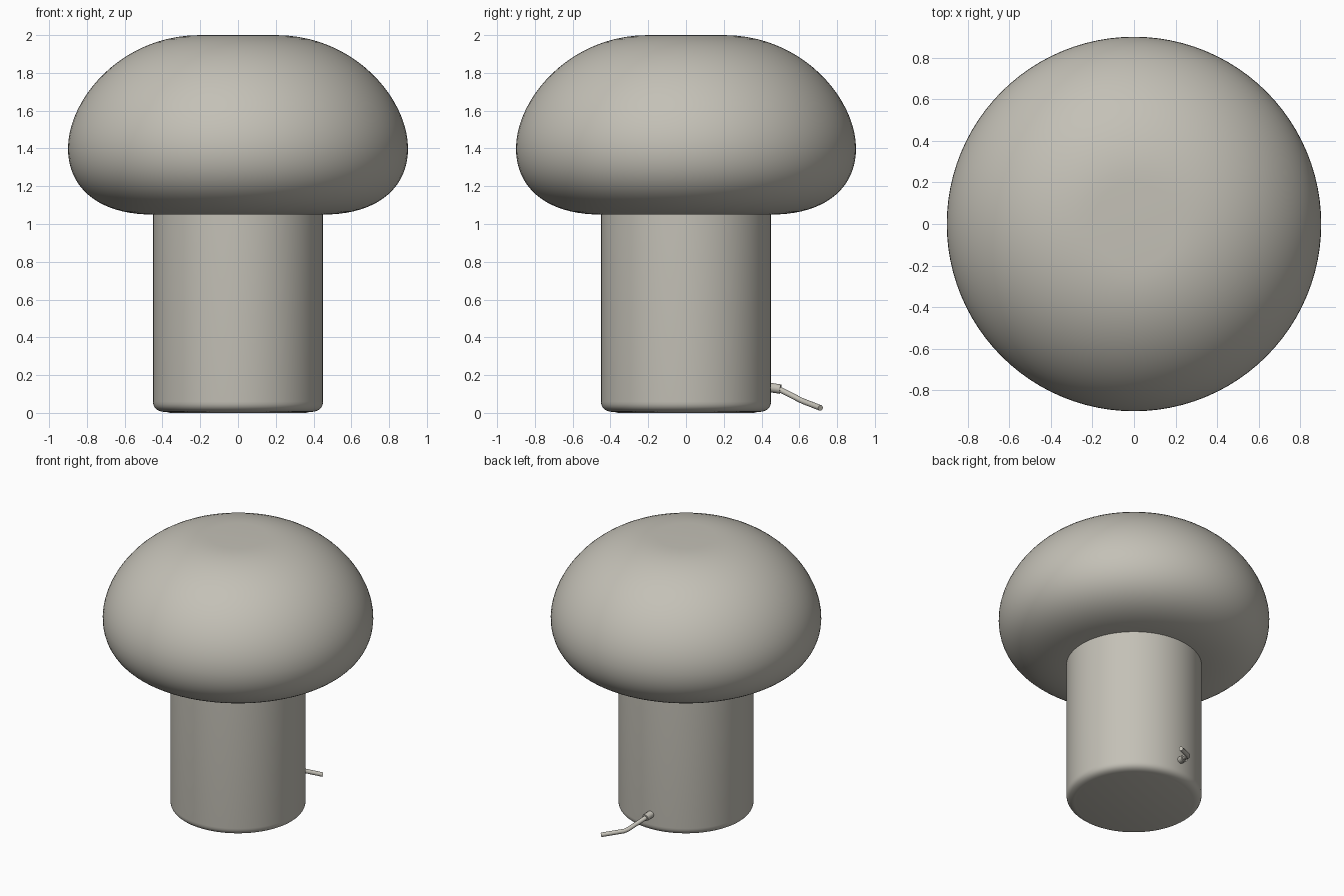
import bpy, bmesh, math
from mathutils import Vector

if "Cube" in bpy.data.objects:
    bpy.data.objects.remove(bpy.data.objects["Cube"])

mat = bpy.data.materials.new("warm grey")
mat.diffuse_color = (0.55, 0.53, 0.47, 1)
mat.use_nodes = True
mat.node_tree.nodes["Principled BSDF"].inputs["Base Color"].default_value = mat.diffuse_color


def finish(name, bm, angle=40):
    bmesh.ops.recalc_face_normals(bm, faces=bm.faces)
    me = bpy.data.meshes.new(name)
    bm.to_mesh(me)
    bm.free()
    me.materials.append(mat)
    ob = bpy.data.objects.new(name, me)
    bpy.context.collection.objects.link(ob)
    bpy.ops.object.select_all(action='DESELECT')
    ob.select_set(True)
    bpy.context.view_layer.objects.active = ob
    bpy.ops.object.shade_smooth_by_angle(angle=math.radians(angle))
    return ob


def lathe(name, profile, n=96):
    """Spin (radius, z) points around z; the end points lie on the axis."""
    bm = bmesh.new()
    vs = [bm.verts.new((r, 0, z)) for r, z in profile]
    es = [bm.edges.new(p) for p in zip(vs, vs[1:])]
    bmesh.ops.spin(bm, geom=vs + es, cent=(0, 0, 0), axis=(0, 0, 1),
                   angle=math.tau, steps=n, use_duplicate=False)
    bmesh.ops.remove_doubles(bm, verts=bm.verts, dist=0.0002)
    return finish(name, bm)


def bezier(a, b, c, d, n=20):
    return [tuple((1-t)**3*p + 3*(1-t)**2*t*q + 3*(1-t)*t*t*r + t**3*s
                  for p, q, r, s in zip(a, b, c, d))
            for t in (i / n for i in range(n + 1))]


def tube(name, points, radius, n=16):
    """Round tube with capped ends along a path."""
    pts = [Vector(p) for p in points]
    bm = bmesh.new()
    rings = []
    for i, p in enumerate(pts):
        d = (pts[min(i + 1, len(pts) - 1)] - pts[max(i - 1, 0)]).normalized()
        u = d.cross(Vector((0, 0, 1))).normalized()
        v = u.cross(d)
        rings.append([bm.verts.new(p + radius * (u * math.cos(math.tau * k / n)
                      + v * math.sin(math.tau * k / n))) for k in range(n)])
    for a, b in zip(rings, rings[1:]):
        for k in range(n):
            bm.faces.new((a[k], a[(k+1) % n], b[(k+1) % n], b[k]))
    bm.faces.new(rings[0])
    bm.faces.new(rings[-1])
    return finish(name, bm)


# Rounded mushroom shade
under = bezier((0.45, 1.05), (0.75, 1.05), (0.9, 1.2), (0.9, 1.4))
dome = bezier((0.9, 1.4), (0.9, 1.66), (0.62, 2.0), (0.2, 2.0))
lathe("shade", [(0, 1.05)] + under + dome[1:] + [(0, 2.0)])

# Cylindrical stem with a rounded lower edge
edge = bezier((0.38, 0.005), (0.42, 0.005), (0.45, 0.02), (0.45, 0.06), 8)
lathe("stem", [(0, 0.0), (0.36, 0.0)] + edge + [(0.45, 1.06), (0, 1.06)])

# Cable grommet and short bent cable at the back
tube("cable_grommet", [(-0.03, 0.42, 0.138), (-0.02, 0.50, 0.126)], 0.025)
tube("cable", [(-0.025, 0.47, 0.135), (-0.02, 0.495, 0.125),
               (0.045, 0.61, 0.066), (0.06, 0.63, 0.058),
               (0.19, 0.712, 0.026)], 0.015)
